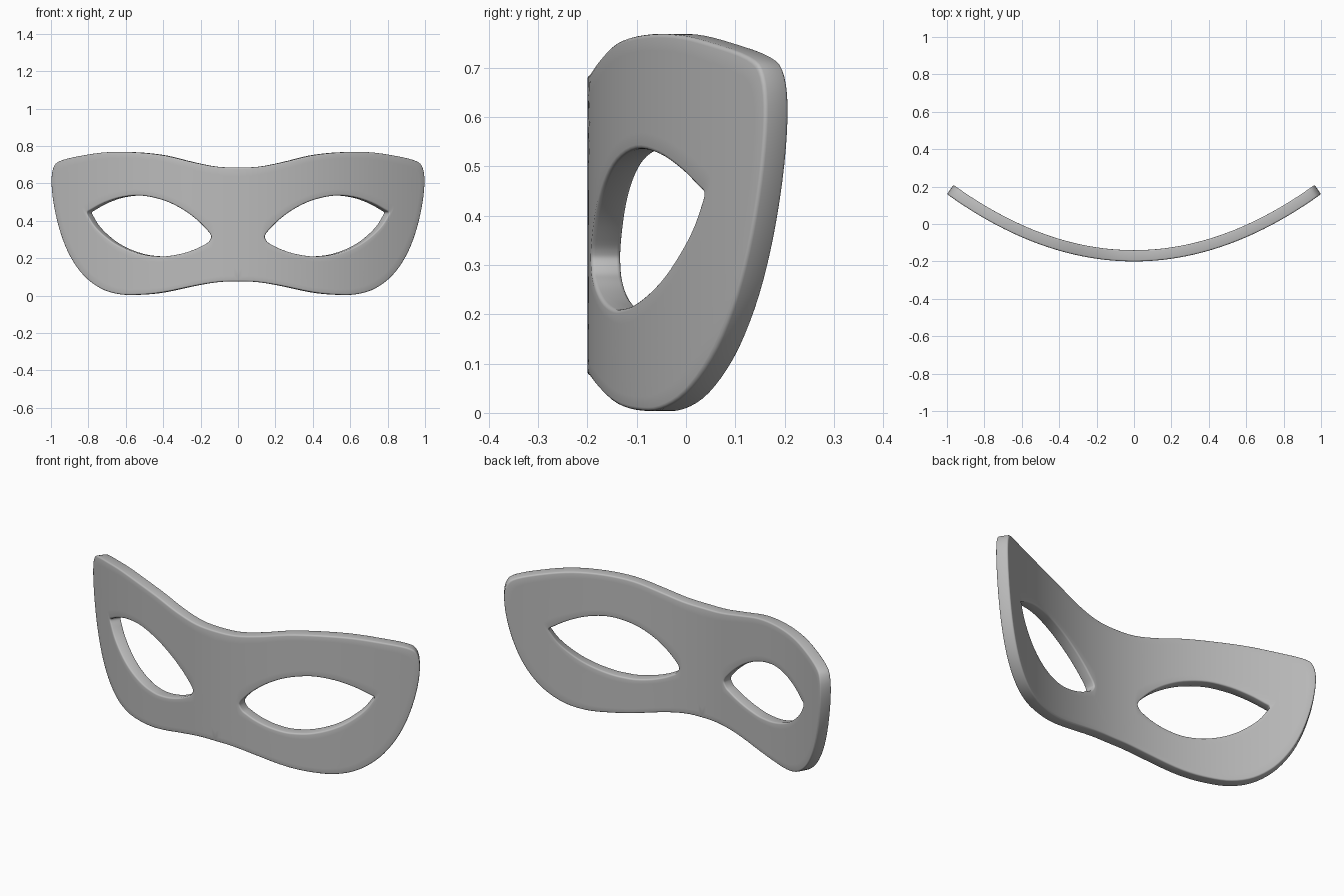
import bpy
import bmesh
from mathutils import Vector

cube = bpy.data.objects.get("Cube")
if cube:
    bpy.data.objects.remove(cube, do_unlink=True)

STEPS = 4        # samples per outline segment
RINGS = 7        # face loops between eye hole and rim
THICKNESS = 0.06

# Left half of the mask: rim point paired with the eye hole point it connects to
PAIRS = [
    ((0, .685), (.165, .35)), ((.12, .69), (.22, .405)), ((.25, .715), (.3, .463)),
    ((.4, .75), (.4, .51)), ((.55, .766), (.52, .535)), ((.7, .767), (.63, .525)),
    ((.83, .75), (.72, .495)), ((.95, .722), (.785, .46)), ((.99, .685), (.808, .443)),
    ((1, .6), (.795, .415)), ((.985, .47), (.765, .37)), ((.95, .33), (.72, .325)),
    ((.9, .21), (.66, .28)), ((.83, .11), (.59, .245)), ((.74, .04), (.51, .22)),
    ((.64, .008), (.44, .211)), ((.53, .005), (.38, .211)), ((.4, .018), (.3, .225)),
    ((.22, .055), (.23, .248)), ((.1, .073), (.185, .27)), ((0, .076), (.16, .285)),
]
INNER_CORNER = [(.145, .308), (.147, .325)]


def spline(points, before, after):
    """Smooth curve through the points; leaves out the last point."""
    pts = [Vector(p) for p in [before, *points, after]]
    curve = []
    for a, b, c, d in zip(pts, pts[1:], pts[2:], pts[3:]):
        for i in range(STEPS):
            t = i / STEPS
            curve.append(b + (c - a) * t / 2
                         + (a * 2 - b * 5 + c * 4 - d) * t * t / 2
                         + (b * 3 - a - c * 3 + d) * t ** 3 / 2)
    return curve


def mirrored(p):
    return (-p[0], p[1])


def on_face(p):
    """Wrap a flat point around the curve of the face."""
    return Vector((p.x, 0.36 * p.x ** 2 - 0.2, p.y))


# Closed loops for the rim (with the straight centre line) and the eye hole
rim_points = [pair[0] for pair in PAIRS]
eye_points = [pair[1] for pair in PAIRS]
corner = [eye_points[-1], *INNER_CORNER, eye_points[0]]

rim = spline(rim_points, mirrored(rim_points[1]), mirrored(rim_points[-2]))
eye = spline(eye_points, INNER_CORNER[-1], INNER_CORNER[0])
inner_arc = spline(corner, eye_points[-2], eye_points[1])
bottom, top = Vector(rim_points[-1]), Vector(rim_points[0])
rim += [bottom.lerp(top, i / len(inner_arc)) for i in range(len(inner_arc))]
eye += inner_arc

# Half sheet made of quad loops from the rim to the eye hole
bm = bmesh.new()
loops = []
for r in range(RINGS + 1):
    loops.append([bm.verts.new(on_face(o.lerp(e, r / RINGS))) for o, e in zip(rim, eye)])
for outer, inner in zip(loops, loops[1:]):
    for i in range(len(outer)):
        j = (i + 1) % len(outer)
        bm.faces.new((outer[i], outer[j], inner[j], inner[i]))
bm.normal_update()
if sum(f.normal.y for f in bm.faces) > 0:
    bmesh.ops.reverse_faces(bm, faces=bm.faces[:])
mesh = bpy.data.meshes.new("eye_mask")
bm.to_mesh(mesh)
bm.free()

mask = bpy.data.objects.new("eye_mask", mesh)
bpy.context.collection.objects.link(mask)

# Plain grey material
grey = bpy.data.materials.new("plain_grey")
grey.use_nodes = True
colour = (0.5, 0.5, 0.5, 1)
grey.diffuse_color = colour
grey.node_tree.nodes["Principled BSDF"].inputs["Base Color"].default_value = colour
mesh.materials.append(grey)

# Smooth shading, other half, thickness and softened rims
bpy.context.view_layer.objects.active = mask
mask.select_set(True)
bpy.ops.object.shade_smooth()

mirror = mask.modifiers.new("other_half", 'MIRROR')
mirror.use_clip = True
mirror.merge_threshold = 0.001

solid = mask.modifiers.new("thickness", 'SOLIDIFY')
solid.thickness = THICKNESS
solid.offset = -1
solid.use_even_offset = True

bevel = mask.modifiers.new("soft_rim", 'BEVEL')
bevel.width = 0.012
bevel.segments = 3
bevel.limit_method = 'ANGLE'
bevel.angle_limit = 1.05
